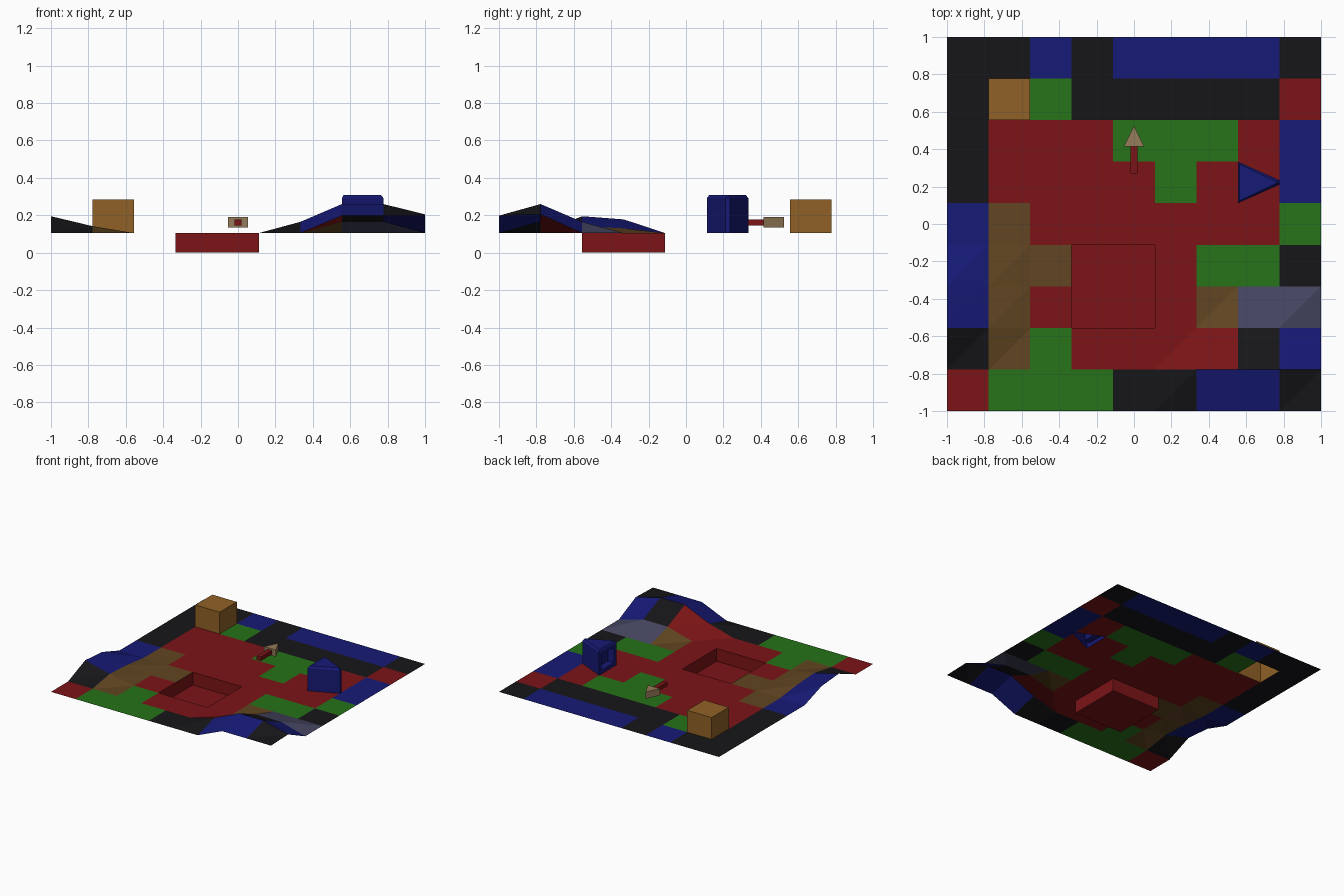
import bpy, bmesh

if "Cube" in bpy.data.objects:
    bpy.data.objects.remove(bpy.data.objects["Cube"])

N = 9
S = 2 / N
Z0 = 0.105
COLOURS = {
    "r": (0.20, 0.007, 0.008), "g": (0.02, 0.17, 0.01), "b": (0.008, 0.01, 0.18),
    "k": (0.008, 0.008, 0.01), "o": (0.12, 0.06, 0.015), "s": (0.06, 0.06, 0.12),
    "c": (0.28, 0.12, 0.02), "h": (0.30, 0.20, 0.10),
}
MATS = {}
for key, col in COLOURS.items():
    MATS[key] = bpy.data.materials.new("colour_" + key)
    MATS[key].diffuse_color = (*col, 1)


def at(i):
    return -1 + i * S


def finish(name, bm, keys):
    me = bpy.data.meshes.new(name)
    bm.to_mesh(me)
    bm.free()
    for k in keys:
        me.materials.append(MATS[k])
    ob = bpy.data.objects.new(name, me)
    bpy.context.collection.objects.link(ob)
    return ob


def prism(name, outline, z0, z1, key, bottom=True, chamfer=0.0):
    """Upright prism over a counter-clockwise outline, returned as a bmesh."""
    bm = bmesh.new()
    lo = [bm.verts.new((x, y, z0)) for x, y in outline]
    hi = [bm.verts.new((x, y, z1)) for x, y in outline]
    n = len(lo)
    for i in range(n):
        j = (i + 1) % n
        bm.faces.new((lo[i], lo[j], hi[j], hi[i]))
    top = bm.faces.new(hi)
    if bottom:
        bm.faces.new(lo[::-1])
    bm.normal_update()
    if chamfer:
        bmesh.ops.inset_region(bm, faces=[top], thickness=chamfer, depth=chamfer)
    return bm


def rect(x0, x1, y0, y1):
    return [(x0, y0), (x1, y0), (x1, y1), (x0, y1)]


# Terrain: raised grid points, keyed by column and row
bumps = {
    (0, 2): 0.195, (0, 3): 0.178, (1, 2): 0.142, (1, 3): 0.13,
    (6, 1): 0.165, (7, 1): 0.26, (8, 1): 0.26, (9, 1): 0.205,
    (7, 0): 0.198, (8, 0): 0.198, (9, 0): 0.198,
    (7, 2): 0.165, (8, 2): 0.165,
}
# Colour patches, back row first
patches = ["kkbkbbbbk", "kcgkkkkkr", "krrrgggrb", "krrrrgrrb", "borrrrrrg",
           "boorrrggk", "borrrross", "kogrrrrkb", "rgggkkbbk"]
keys = list(COLOURS)
pit = {(3, 2), (4, 2), (3, 3), (4, 3)}
block_cell, wedge_cell = (1, 7), (7, 5)
ym, tip = at(5) + S / 2, 0.012

bm = bmesh.new()
v = {(i, j): bm.verts.new((at(i), at(j), bumps.get((i, j), Z0)))
     for i in range(N + 1) for j in range(N + 1)}
for i in range(N):
    for j in range(N):
        if (i, j) in pit or (i, j) == block_cell:
            continue
        a, b, c, d = v[i, j], v[i + 1, j], v[i + 1, j + 1], v[i, j + 1]
        if (i, j) == wedge_cell:
            p = bm.verts.new((at(8), ym - tip, Z0))
            q = bm.verts.new((at(8), ym + tip, Z0))
            tris = [(a, b, p), (d, q, c)]
        else:
            tris = [(a, b, c), (a, c, d)]
        for t in tris:
            f = bm.faces.new(t)
            f.material_index = keys.index(patches[N - 1 - j][i])
loose = [w for w in bm.verts if not w.link_faces]
bmesh.ops.delete(bm, geom=loose, context="VERTS")
finish("terrain", bm, keys)

# Sunken pit: walls and floor, open at the top
bm = prism("pit", rect(at(3), at(5), at(2), at(4)), 0, Z0, "r")
bm.faces.ensure_lookup_table()
bmesh.ops.delete(bm, geom=[f for f in bm.faces if f.normal.z > 0.5], context="FACES")
bmesh.ops.reverse_faces(bm, faces=bm.faces[:])
finish("pit", bm, "r")

# Cube block growing out of one cell, hollow below
bm = prism("block", rect(at(1), at(2), at(7), at(8)), Z0, 0.284, "c", bottom=False)
finish("block", bm, "c")

# Triangular wedge with chamfered top and a recess in its left side
outline = [(at(7), at(5)), (at(8), ym - tip), (at(8), ym + tip), (at(7), at(6))]
bm = prism("wedge", outline, Z0, 0.292, "b", bottom=False, chamfer=0.016)
side = [f for f in bm.faces if f.normal.x < -0.9]
bmesh.ops.inset_individual(bm, faces=side, thickness=0.045, depth=0)
bmesh.ops.inset_individual(bm, faces=side, thickness=0.004, depth=-0.05)
finish("wedge", bm, "b")

# Floating arrow: square shaft and flat triangular head
bm = prism("shaft", rect(-0.019, 0.019, 0.27, 0.42), 0.146, 0.178, "r")
finish("arrow_shaft", bm, "r")
bm = prism("head", [(-0.054, 0.415), (0.054, 0.415), (0, 0.525)], 0.134, 0.19, "h")
finish("arrow_head", bm, "h")

for m in bpy.data.materials:
    if m.users and not m.is_grease_pencil:
        m.use_nodes = True
        m.node_tree.nodes["Principled BSDF"].inputs["Base Color"].default_value = m.diffuse_color
